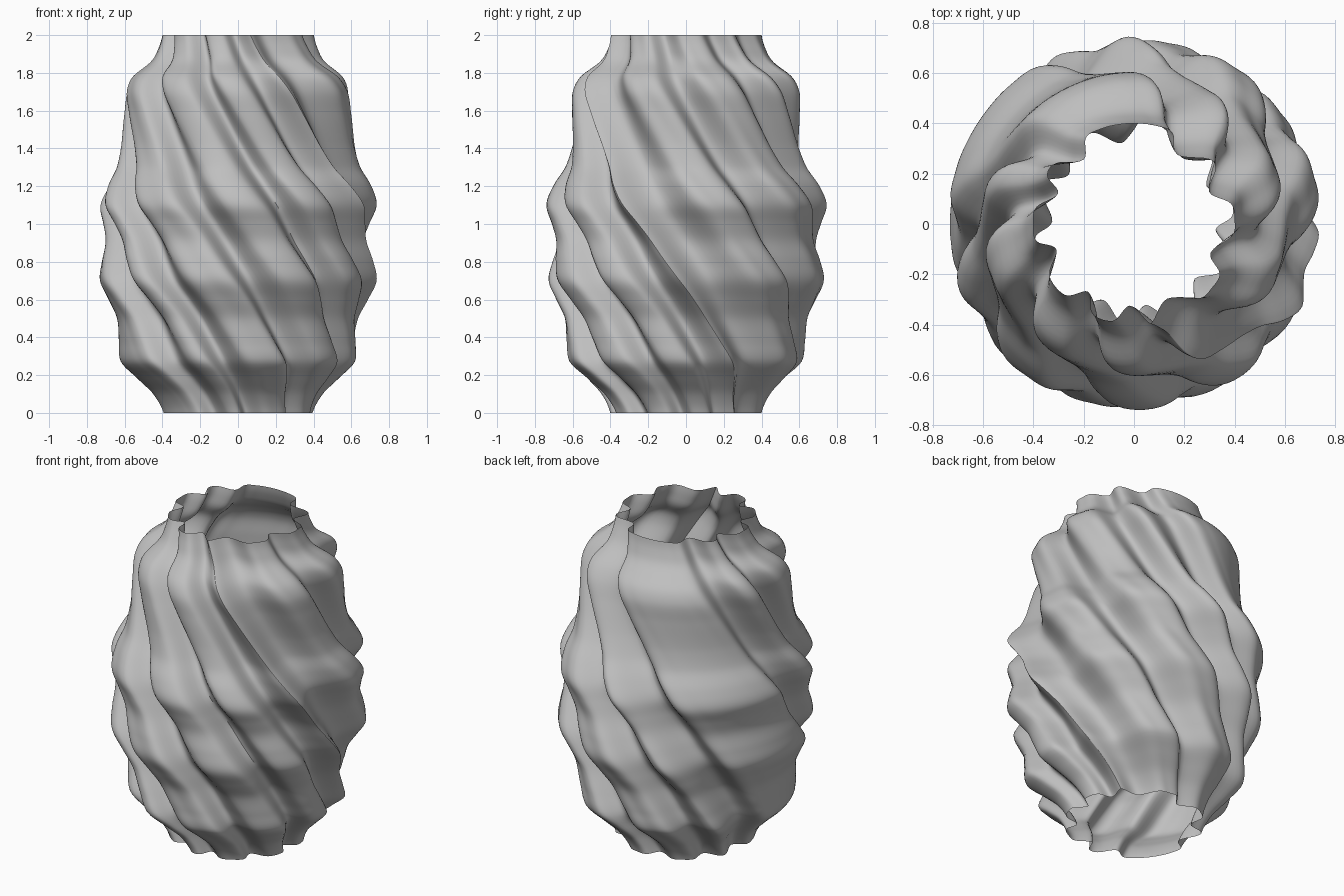
import bpy, math
from mathutils import Vector

cube = bpy.data.objects.get("Cube")
if cube:
    bpy.data.objects.remove(cube)

TWIST = math.radians(120)
ROWS, STEPS = 110, 6
RIM, FLOOR = .40, .325

# Flutes: (azimuth of the floor, degrees to the shoulder before it, and after it)
FLUTES = [(58, 17, 9), (128, 9, 14), (158, 7, 12), (198, 8, 13), (236, 10, 9),
          (267, 9, 11), (294, 13, 17), (339, 9, 14), (383, 11, 11)]

# Outer wall profile: (height, radius)
WALL = [(0, .40), (.1, .45), (.19, .54), (.27, .62), (.38, .63), (.5, .64), (.6, .685),
        (.7, .73), (.8, .72), (.91, .70), (1.0, .715), (1.1, .74), (1.2, .705),
        (1.3, .645), (1.42, .615), (1.58, .605), (1.7, .60), (1.78, .56),
        (1.86, .46), (1.93, .42), (2, .40)]


def spline(a, b, c, d, t):
    """Catmull-Rom blend between b and c."""
    return b + .5 * t * (c - a + t * (2*a - 5*b + 4*c - d + t * (3*(b - c) + d - a)))


def wall_radius(z):
    last = len(WALL) - 1
    i = next(k for k in range(last) if z <= WALL[k + 1][0] + 1e-6)
    (z0, r0), (z1, r1) = WALL[i], WALL[i + 1]
    return spline(WALL[max(i - 1, 0)][1], r0, r1, WALL[min(i + 2, last)][1],
                  (z - z0) / (z1 - z0))


def polar(degrees, radius):
    a = math.radians(degrees)
    return Vector((math.cos(a), math.sin(a))) * radius / RIM


# Fluted ring: each floor is followed by a ridge with two shoulders
corners = []
for i, (floor, _, after) in enumerate(FLUTES):
    following, before, _ = FLUTES[(i + 1) % len(FLUTES)]
    start = floor + after
    width = (following - before - start) % 360
    corners.append(polar(floor, FLOOR))
    parts = max(1, round(width / 11))
    for k in range(parts + 1):
        shoulder = k in (0, parts)
        corners.append(polar(start + width * k / parts, RIM - (.007 if shoulder else 0)))
n = len(corners)
ring = [spline(corners[i - 1], corners[i], corners[(i + 1) % n], corners[(i + 2) % n], s / STEPS)
        for i in range(n) for s in range(STEPS)]

# Twist and scale the ring up the height
verts, faces = [], []
m = len(ring)
for j in range(ROWS + 1):
    z = 2 * j / ROWS
    turn, r = TWIST * (1 - z / 2), wall_radius(z)
    c, s = r * math.cos(turn), r * math.sin(turn)
    verts += [(p.x * c - p.y * s, p.x * s + p.y * c, z) for p in ring]
for j in range(ROWS):
    for i in range(m):
        k = (i + 1) % m
        faces.append((j*m + i, j*m + k, (j + 1)*m + k, (j + 1)*m + i))

mesh = bpy.data.meshes.new("vase_wall")
mesh.from_pydata(verts, [], faces)
mesh.update()
vase = bpy.data.objects.new("vase_wall", mesh)
bpy.context.collection.objects.link(vase)

# Plain grey
grey = bpy.data.materials.new("plain_grey")
grey.use_nodes = True
colour = (.52, .52, .52, 1)
grey.diffuse_color = colour
grey.node_tree.nodes["Principled BSDF"].inputs["Base Color"].default_value = colour
mesh.materials.append(grey)

bpy.context.view_layer.objects.active = vase
vase.select_set(True)
bpy.ops.object.shade_smooth_by_angle(angle=math.radians(50))
